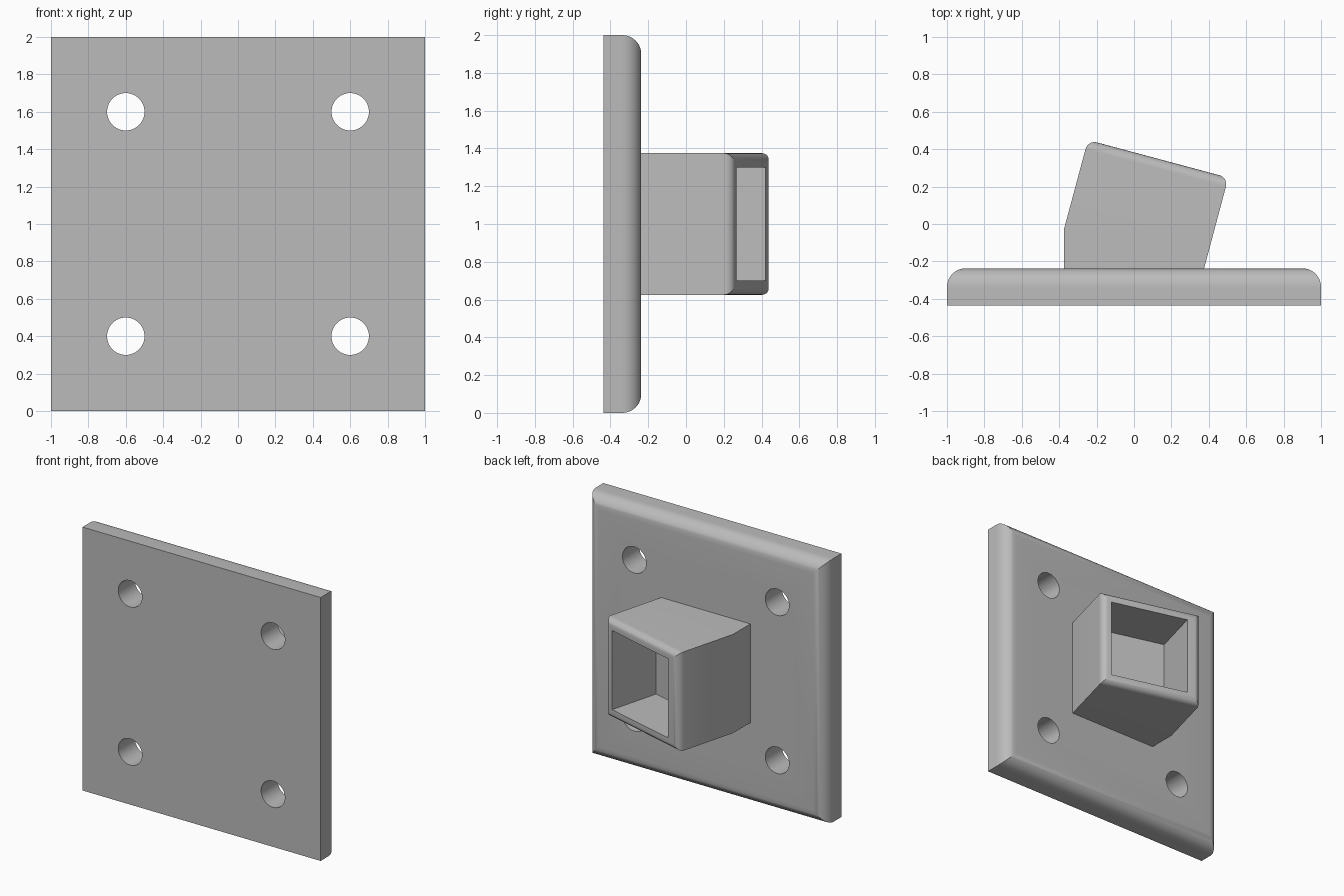
import bpy, bmesh, math
from mathutils import Matrix, Vector

cube = bpy.data.objects.get("Cube")
if cube:
    bpy.data.objects.remove(cube, do_unlink=True)

grey = bpy.data.materials.new("plain grey")
grey.use_nodes = True
colour = (0.5, 0.5, 0.5, 1)
grey.diffuse_color = colour
grey.node_tree.nodes["Principled BSDF"].inputs["Base Color"].default_value = colour

BACK, FRONT = -0.237, -0.437      # faces of the plate
TILT = math.radians(15)           # lean of the socket towards +x
RIM = 0.37                        # rim distance along the socket axis
axis = Vector((math.sin(TILT), math.cos(TILT)))
across = Vector((math.cos(TILT), -math.sin(TILT)))


def finish(name, bm):
    bmesh.ops.recalc_face_normals(bm, faces=bm.faces)
    mesh = bpy.data.meshes.new(name)
    bm.to_mesh(mesh)
    bm.free()
    obj = bpy.data.objects.new(name, mesh)
    mesh.materials.append(grey)
    bpy.context.collection.objects.link(obj)
    return obj


def extrude_profile(points, z0, z1):
    """Solid from a plan outline."""
    bm = bmesh.new()
    face = bm.faces.new([bm.verts.new((x, y, z0)) for x, y in points])
    grown = bmesh.ops.extrude_face_region(bm, geom=[face])["geom"]
    bmesh.ops.translate(bm, vec=(0, 0, z1 - z0),
                        verts=[g for g in grown if isinstance(g, bmesh.types.BMVert)])
    bmesh.ops.recalc_face_normals(bm, faces=bm.faces)
    return bm


def round_edges_of_face(bm, direction, radius):
    """Fillet every edge around the face that points in a direction."""
    bm.normal_update()
    face = max(bm.faces, key=lambda f: f.normal.dot(direction))
    bmesh.ops.bevel(bm, geom=list(face.edges), offset=radius, segments=10,
                    profile=0.5, affect='EDGES', clamp_overlap=True)


def cut(obj, cutter):
    cutter.hide_render = True
    mod = obj.modifiers.new("cut", 'BOOLEAN')
    mod.operation, mod.solver, mod.object = 'DIFFERENCE', 'EXACT', cutter
    bpy.context.view_layer.objects.active = obj
    bpy.ops.object.modifier_apply(modifier=mod.name)
    bpy.data.objects.remove(cutter, do_unlink=True)


# Square plate with rounded back edges
bm = extrude_profile([(-1, FRONT), (1, FRONT), (1, BACK), (-1, BACK)], 0, 2)
round_edges_of_face(bm, Vector((0, 1, 0)), 0.1)
plate = finish("mounting_plate", bm)

# Four bolt holes
bm = bmesh.new()
for x in (-0.6, 0.6):
    for z in (0.4, 1.6):
        place = Matrix.Translation((x, FRONT, z)) @ Matrix.Rotation(math.pi / 2, 4, 'X')
        bmesh.ops.create_cone(bm, cap_ends=True, segments=48, radius1=0.1,
                              radius2=0.1, depth=1, matrix=place)
cut(plate, finish("hole_cutter", bm))

# Leaning square socket with a rounded rim
left, right = -0.354, 0.423
outline = [(-0.375, BACK), (0.375, BACK), across * right + axis * RIM,
           across * left + axis * RIM, (-0.375, -0.03)]
bm = extrude_profile(outline, 0.625, 1.375)
round_edges_of_face(bm, axis.to_3d(), 0.05)
socket = finish("angled_socket", bm)

# Square pocket in the socket
near, far = RIM + 0.2, -0.025
pocket = [across * n + axis * d
          for n, d in ((-0.25, far), (0.35, far), (0.35, near), (-0.25, near))]
cut(socket, finish("pocket_cutter", extrude_profile(pocket, 0.7, 1.3)))

# Smooth the fillets and holes, keep hard corners
for obj in (plate, socket):
    bpy.ops.object.select_all(action='DESELECT')
    obj.select_set(True)
    bpy.context.view_layer.objects.active = obj
    bpy.ops.object.shade_smooth_by_angle(angle=math.radians(20))
